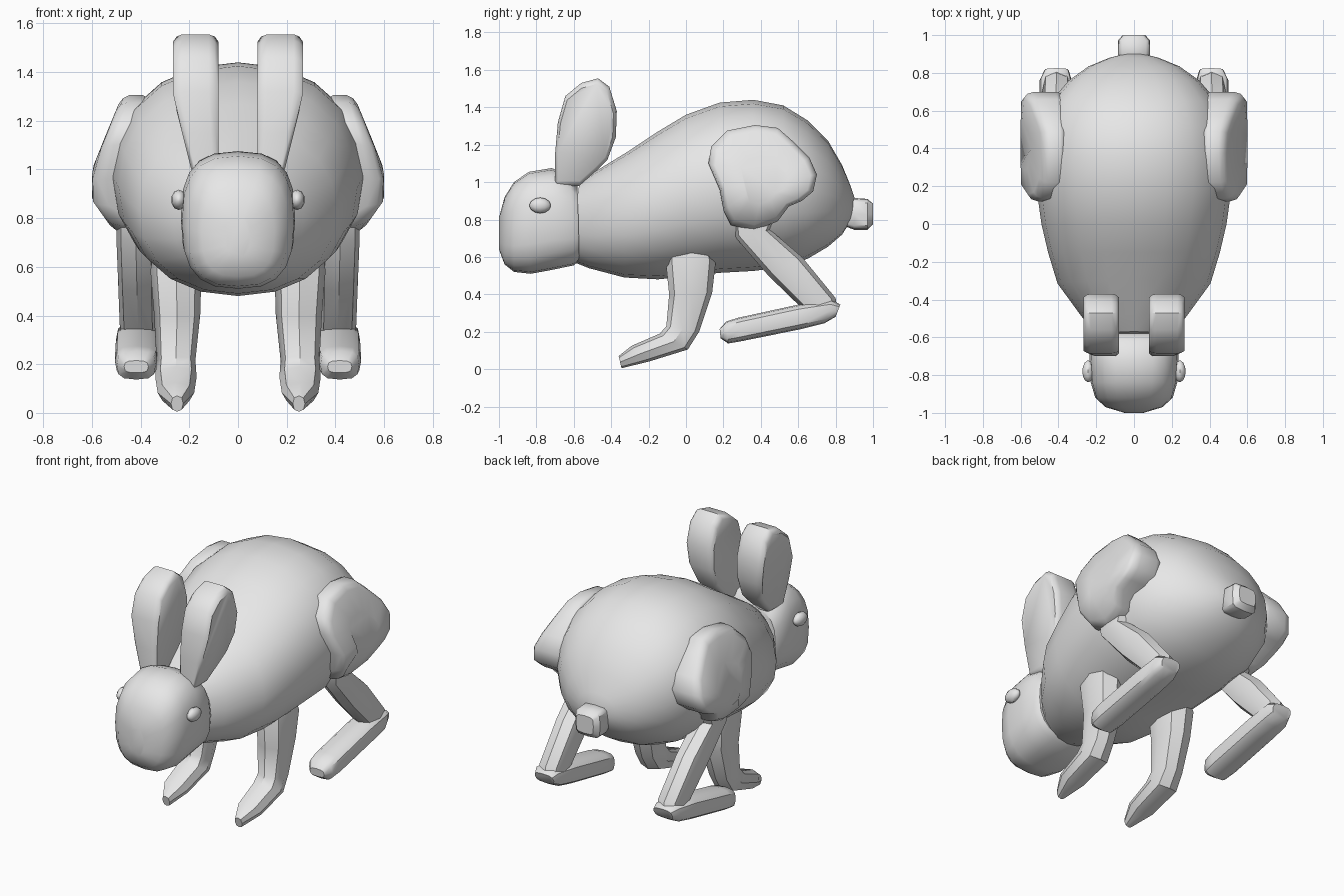
import bpy, bmesh, math

fur = bpy.data.materials.new("grey_fur")
fur.diffuse_color = (0.8, 0.8, 0.8, 1)


def finish(name, rings, mirror=False, angle=40):
    """Skin a list of equal-length point rings, cap both ends."""
    bm = bmesh.new()
    vs = [[bm.verts.new(p) for p in ring] for ring in rings]
    n = len(vs[0])
    for a, b in zip(vs, vs[1:]):
        for i in range(n):
            j = (i + 1) % n
            bm.faces.new((a[i], a[j], b[j], b[i]))
    bm.faces.new(vs[0])
    bm.faces.new(vs[-1])
    bmesh.ops.recalc_face_normals(bm, faces=bm.faces)
    me = bpy.data.meshes.new(name)
    bm.to_mesh(me)
    bm.free()
    me.materials.append(fur)
    ob = bpy.data.objects.new(name, me)
    bpy.context.collection.objects.link(ob)
    if mirror:
        ob.modifiers.new("mirror", 'MIRROR').use_mirror_merge = False
    bpy.ops.object.select_all(action='DESELECT')
    ob.select_set(True)
    bpy.context.view_layer.objects.active = ob
    bpy.ops.object.shade_smooth_by_angle(angle=math.radians(angle))
    return ob


def loft(name, sections, n, power, mirror=False, angle=40):
    """Sections: (y, z) upper edge, (y, z) lower edge, centre x, half width."""
    def rnd(v):
        return math.copysign(abs(v) ** (2 / power), v) if abs(v) > 1e-6 else 0
    rings = []
    for ya, za, yb, zb, xc, hw in sections:
        ring = []
        for i in range(n):
            t = 2 * math.pi * i / n
            c, s = rnd(math.cos(t)), rnd(math.sin(t))
            ring.append((xc + hw * s, (ya + yb) / 2 + (ya - yb) / 2 * c,
                         (za + zb) / 2 + (za - zb) / 2 * c))
        rings.append(ring)
    return finish(name, rings, mirror, angle)


def slab(name, profile, centre, layers, taper):
    """Side profile stacked along x; taper(z) scales the thickness."""
    x0, rings = layers[0][0], []
    for x, s in layers:
        ring = []
        for y, z in profile:
            y, z = centre[0] + (y - centre[0]) * s, centre[1] + (z - centre[1]) * s
            ring.append((x0 + (x - x0) * taper(z), y, z))
        rings.append(ring)
    return finish(name, rings, True, 45)


# Body: top y, top z, bottom y, bottom z, centre x, half width
loft("body", [
    (-.57, 1.0, -.62, .58, 0, .18), (-.48, 1.06, -.52, .54, 0, .27),
    (-.3, 1.17, -.33, .49, 0, .405), (-.15, 1.27, -.15, .48, 0, .455),
    (0, 1.36, 0, .495, 0, .49), (.18, 1.425, .18, .515, 0, .515),
    (.36, 1.44, .36, .525, 0, .515), (.52, 1.41, .52, .545, 0, .49),
    (.65, 1.33, .65, .59, 0, .44), (.76, 1.22, .76, .655, 0, .345),
    (.835, 1.09, .835, .72, 0, .24), (.88, .98, .88, .79, 0, .13),
    (.9, .92, .9, .84, 0, .05)], 20, 2.15)

# Head
loft("head", [
    (-.58, .99, -.57, .58, 0, .215), (-.62, 1.04, -.6, .555, 0, .235),
    (-.72, 1.075, -.72, .53, 0, .235), (-.84, 1.055, -.83, .51, 0, .23),
    (-.92, 1.0, -.92, .52, 0, .205), (-.97, .92, -.97, .56, 0, .15),
    (-1.0, .81, -1.0, .64, 0, .05)], 20, 2.7)

# Eyes
loft("eyes", [(-.78 + .057 * math.cos(t), .875 + .042 * math.sin(t),
               -.78 + .057 * math.cos(t), .875 - .042 * math.sin(t),
               .243, .032 * math.sin(t))
              for t in (.15, .6, 1.1, 1.57, 2.04, 2.54, 2.99)], 10, 2, True)

# Ears
slab("ears",
     [(-.7, .98), (-.7, 1.15), (-.685, 1.32), (-.645, 1.46), (-.56, 1.53),
      (-.47, 1.555), (-.41, 1.51), (-.37, 1.38), (-.375, 1.24), (-.42, 1.12),
      (-.48, 1.06), (-.57, .98)], (-.55, 1.25),
     [(.08, .9), (.095, .97), (.12, 1), (.23, 1), (.252, .97), (.267, .9)],
     lambda z: min(1, .6 + .4 * max(0, z - 1.0) / .3))

# Tail: rounded block
loft("tail", [(.86, .9, .86, .76, 0, .075), (.9, .915, .9, .745, 0, .086),
              (.97, .91, .97, .745, 0, .086), (1.0, .885, 1.0, .775, 0, .06)],
     12, 4.5)

# Front legs with paws
loft("front_legs", [
    (-.06, .7, .12, .7, .25, .09), (-.11, .59, .16, .58, .255, .105),
    (-.09, .4, .14, .41, .25, .095), (-.105, .23, .07, .2, .255, .08),
    (-.14, .19, .01, .105, .255, .085), (-.29, .125, -.2, .04, .255, .075),
    (-.36, .07, -.345, .005, .25, .025)], 8, 2.4, True, 35)

# Haunches
slab("haunches",
     [(.12, 1.1), (.135, 1.19), (.22, 1.275), (.37, 1.305), (.49, 1.29),
      (.57, 1.22), (.66, 1.13), (.7, 1.04), (.68, .95), (.62, .9),
      (.55, .87), (.49, .79), (.36, .74), (.24, .77), (.2, .85), (.18, .96)],
     (.42, 1.0),
     [(.36, .88), (.385, .97), (.42, 1), (.54, 1), (.58, .96), (.597, .88),
      (.6, .45)],
     lambda z: 1 - .5 * max(0, z - 1.0) / .3 - .45 * max(0, .87 - z) / .15)

# Hind shins
loft("hind_shins", [
    (.5, .84, .24, .82, .42, .08), (.45, .745, .26, .71, .42, .08),
    (.62, .6, .44, .5, .415, .078), (.8, .38, .6, .345, .41, .076),
    (.81, .32, .66, .29, .41, .07)], 8, 2.6, True, 35)

# Hind feet
loft("hind_feet", [
    (.825, .345, .8, .28, .41, .065), (.78, .37, .74, .245, .415, .085),
    (.6, .345, .62, .215, .415, .088), (.28, .275, .3, .15, .418, .088),
    (.215, .255, .225, .137, .418, .08), (.18, .215, .185, .165, .418, .05)],
    12, 3, True)
